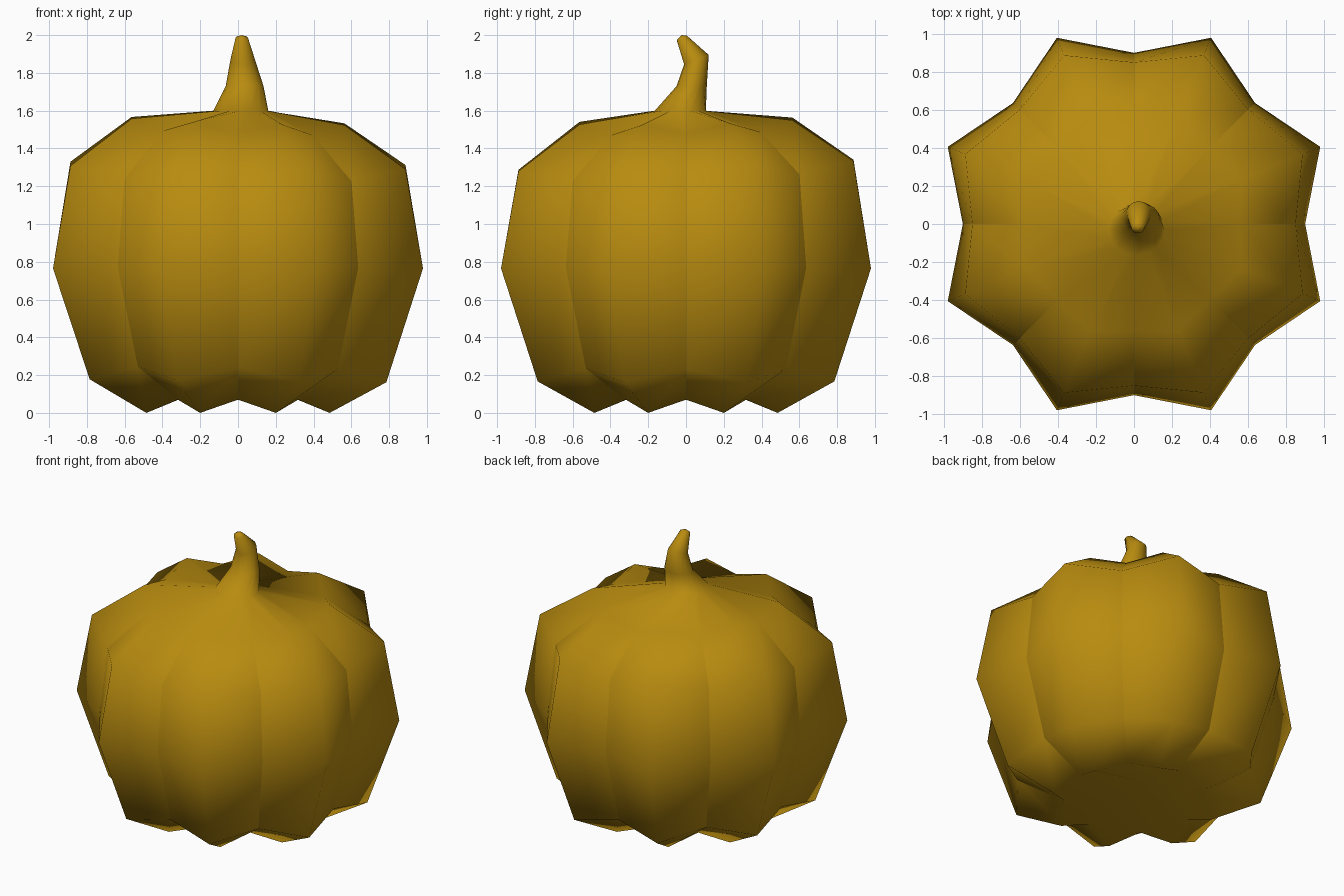
import bpy, bmesh, math

if "Cube" in bpy.data.objects:
    bpy.data.objects.remove(bpy.data.objects["Cube"])

LOBES = 8
N = LOBES * 2

# (ridge r, ridge z, groove r, groove z, z tilt along x, z tilt along y)
BODY = [
    (0.525, 0.00, 0.45, 0.07, 0.0, 0.0),
    (0.85, 0.17, 0.75, 0.24, -0.01, 0.0),
    (1.06, 0.765, 0.90, 0.77, 0.0, 0.0),
    (0.96, 1.31, 0.85, 1.25, -0.01, 0.03),
    (0.61, 1.545, 0.56, 1.49, -0.03, 0.02),
]
# (centre x, centre y, z, x radius, y radius, z tilt)
STEM = [
    (0.015, -0.03, 1.60, 0.145, 0.135, 0.0),
    (0.035, 0.03, 1.73, 0.10, 0.08, 0.0),
    (0.025, 0.055, 1.87, 0.065, 0.065, 0.025),
    (0.02, -0.022, 1.985, 0.033, 0.027, 0.012),
]

orange = bpy.data.materials.new("pumpkin ochre")
orange.diffuse_color = (0.48, 0.26, 0.005, 1)
orange.use_nodes = True
orange.node_tree.nodes["Principled BSDF"].inputs["Base Color"].default_value = orange.diffuse_color

bm = bmesh.new()
rings = []

# Ribbed body: ridges on odd columns, grooves on even ones
for rr, rz, gr, gz, tx, ty in BODY:
    ring = []
    for i in range(N):
        a = math.tau * i / N
        r, z = (rr, rz) if i % 2 else (gr, gz)
        x, y = r * math.cos(a), r * math.sin(a)
        ring.append(bm.verts.new((x, y, z + tx * x + ty * y)))
    rings.append(ring)

# Bent stem growing out of the top
for cx, cy, z, rx, ry, tilt in STEM:
    ring = []
    for i in range(N):
        a = math.tau * i / N
        ring.append(bm.verts.new((cx + rx * math.cos(a), cy + ry * math.sin(a),
                                  z + tilt * math.sin(a))))
    rings.append(ring)

# Skin the rings
for lo, hi in zip(rings, rings[1:]):
    for i in range(N):
        j = (i + 1) % N
        bm.faces.new((lo[i], lo[j], hi[j], hi[i]))

# Hollow underside and stem tip
under = bm.verts.new((0, 0, 0.2))
tip = bm.verts.new((0.02, -0.022, 2.0))
for i in range(N):
    j = (i + 1) % N
    bm.faces.new((under, rings[0][j], rings[0][i]))
    bm.faces.new((tip, rings[-1][i], rings[-1][j]))

# Smooth lobes with sharp creases in the grooves
for f in bm.faces:
    f.smooth = True
for k in range(len(BODY) - 1):
    for i in range(0, N, 2):
        bm.edges.get((rings[k][i], rings[k + 1][i])).smooth = False

bmesh.ops.recalc_face_normals(bm, faces=bm.faces)
mesh = bpy.data.meshes.new("pumpkin")
bm.to_mesh(mesh)
bm.free()
mesh.materials.append(orange)
obj = bpy.data.objects.new("pumpkin", mesh)
bpy.context.collection.objects.link(obj)
